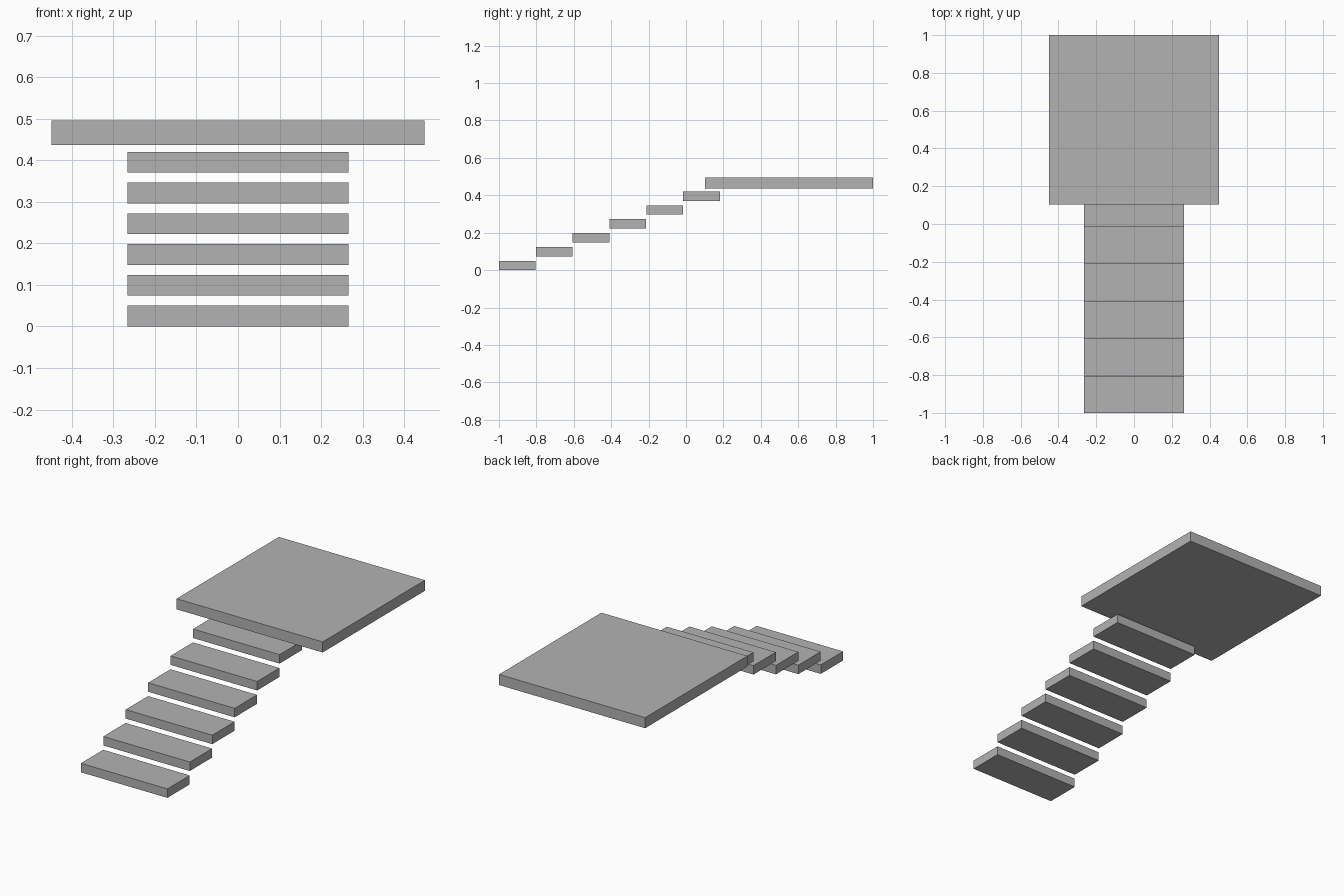
import bpy

cube = bpy.data.objects.get("Cube")
if cube:
    bpy.data.objects.remove(cube, do_unlink=True)

GREY = (0.45, 0.45, 0.45, 1.0)
concrete = bpy.data.materials.new("grey concrete")
concrete.use_nodes = True
concrete.diffuse_color = GREY
concrete.node_tree.nodes["Principled BSDF"].inputs["Base Color"].default_value = GREY


def slab(name, width, front, depth, bottom, height):
    """Flat box centred on x, placed by its front edge and underside."""
    bpy.ops.mesh.primitive_cube_add(
        size=1, location=(0, front + depth / 2, bottom + height / 2))
    obj = bpy.context.object
    obj.name = name
    obj.scale = (width, depth, height)
    bpy.ops.object.transform_apply(location=False, rotation=False, scale=True)
    obj.data.materials.append(concrete)
    return obj


# Floating treads, rising towards the back
STEPS, RUN, RISE = 6, 0.197, 0.074
for i in range(STEPS):
    slab(f"step_{i + 1}", 0.532, -1 + i * RUN, 0.196, i * RISE, 0.05)

# Square landing, overlapping the top tread
slab("landing", 0.898, 0.102, 0.898, 0.436, 0.059)
